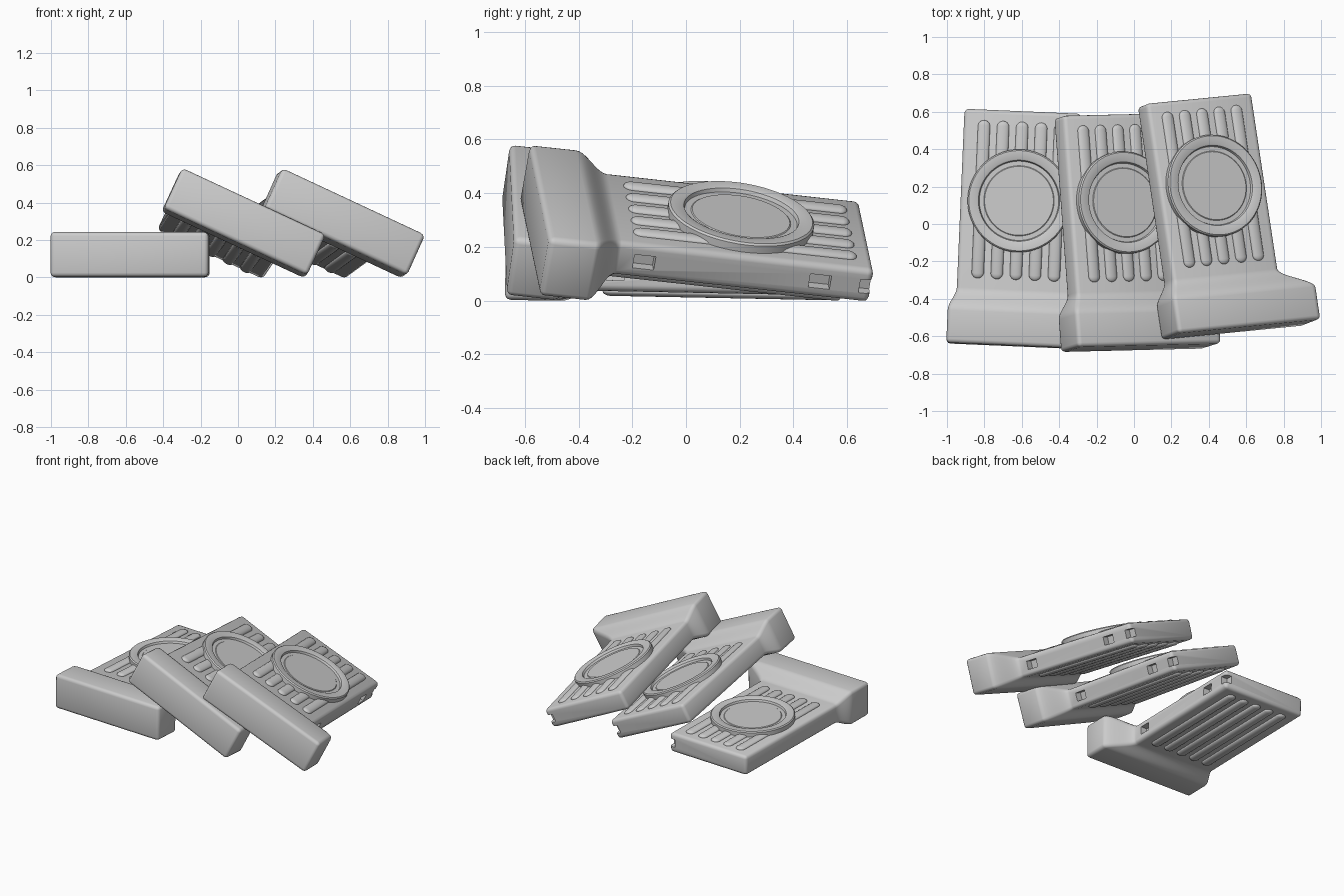
import bpy, bmesh, math
from mathutils import Matrix, Vector

if "Cube" in bpy.data.objects:
    bpy.data.objects.remove(bpy.data.objects["Cube"])

HALF, BOT, TOP = 0.312, 0.04, 0.177      # body half width, underside, top


def new_obj(name, bm):
    bmesh.ops.recalc_face_normals(bm, faces=bm.faces[:])
    me = bpy.data.meshes.new(name)
    bm.to_mesh(me)
    bm.free()
    ob = bpy.data.objects.new(name, me)
    bpy.context.collection.objects.link(ob)
    return ob


def smooth(me, angle):
    me.shade_smooth() if hasattr(me, "shade_smooth") else None
    me.set_sharp_from_angle(angle=math.radians(angle))


# Shell: rectangular sections lofted along the length, flaring into the grip head
def make_shell():
    bm = bmesh.new()
    steps = [(0.48, 0)] + [(-0.475 - 0.125 * i / 10, i / 10) for i in range(11)] + [(-0.775, 1)]
    prev = None
    for y, t in steps:
        s = t * t * (3 - 2 * t)
        l, r = -HALF - 0.044 * s, HALF + 0.178 * s
        b, h = BOT * (1 - s), TOP + 0.063 * s
        ring = [bm.verts.new(p) for p in ((l, y, b), (r, y, b), (r, y, h), (l, y, h))]
        if prev:
            for i in range(4):
                j = (i + 1) % 4
                bm.faces.new((prev[i], prev[j], ring[j], ring[i]))
        else:
            bm.faces.new(ring)
        prev = ring
    bm.faces.new(prev)
    shell = new_obj("cartridge_shell", bm)
    bev = shell.modifiers.new("round_edges", "BEVEL")
    bev.width, bev.segments = 0.022, 3
    bev.limit_method, bev.angle_limit = "ANGLE", math.radians(45)

    # Latch windows in one side and a notch at the rear corner
    bm = bmesh.new()
    for y in (-0.38, 0.285, 0.475):
        bmesh.ops.create_cube(bm, size=1, matrix=Matrix.Translation((HALF, y, 0.108))
                              @ Matrix.Diagonal((0.09, 0.08, 0.055, 1)))
    cutter = new_obj("latch_cutter", bm)
    cutter.hide_render = True
    cut = shell.modifiers.new("latches", "BOOLEAN")
    cut.object, cut.operation, cut.solver = cutter, "DIFFERENCE", "EXACT"
    bpy.context.view_layer.update()
    me = bpy.data.meshes.new_from_object(shell.evaluated_get(bpy.context.evaluated_depsgraph_get()))
    for ob in (shell, cutter):
        bpy.data.objects.remove(ob)
    smooth(me, 35)
    return me


# Round emblem: raised rim around a recessed disc
def make_ring(n=72):
    profile = [(0.275, 0.165), (0.275, 0.207), (0.268, 0.214), (0.224, 0.214),
               (0.217, 0.210), (0.212, 0.196), (0.188, 0.196), (0.184, 0.199)]
    bm = bmesh.new()
    loops = [[bm.verts.new((r * math.cos(2 * math.pi * k / n), r * math.sin(2 * math.pi * k / n), z))
              for k in range(n)] for r, z in profile]
    for a, b in zip(loops, loops[1:]):
        for k in range(n):
            j = (k + 1) % n
            bm.faces.new((a[k], a[j], b[j], b[k]))
    bm.faces.new(loops[-1])
    ob = new_obj("ring", bm)
    me = ob.data
    bpy.data.objects.remove(ob)
    smooth(me, 35)
    return me


# Grip ribs: five stretched half-buried capsules on top and on the underside
def make_ribs():
    bm = bmesh.new()
    for z, height in ((TOP, 0.016), (BOT, 0.018)):
        for i in range(-2, 3):
            made = bmesh.ops.create_uvsphere(bm, u_segments=20, v_segments=9, radius=1,
                                             matrix=Matrix.Rotation(math.pi / 2, 4, "X"))
            for v in made["verts"]:
                x, y, w = v.co
                v.co = (0.102 * i + 0.033 * x,
                        0.033 * y + math.copysign(0.39, y), z + height * w)
    ob = new_obj("ribs", bm)
    me = ob.data
    bpy.data.objects.remove(ob)
    smooth(me, 50)
    return me


parts = {"shell": make_shell(), "ring": make_ring(), "ribs": make_ribs()}

# Three cartridges fanned out: origin, length direction, width direction
layout = {
    "left": ((-0.615, 0.12), (0.043, 1, -0.02), (1, -0.043, 0)),
    "middle": ((-0.131, 0.089), (-0.075, 1, -0.11), (1, 0.024, -0.465)),
    "right": ((0.35, 0.173), (-0.15, 1, -0.11), (1, 0.1, -0.467)),
}
for side, (pos, along, across) in layout.items():
    v = Vector(along).normalized()
    u = Vector(across)
    u = (u - v * u.dot(v)).normalized()
    rot = Matrix((u, v, u.cross(v))).transposed().to_4x4()
    low = min((rot @ p.co).z for me in parts.values() for p in me.vertices
              if me is not parts["ring"])
    place = Matrix.Translation((pos[0], pos[1], -low)) @ rot
    for part, me in parts.items():
        ob = bpy.data.objects.new(f"{side}_cartridge_{part}", me)
        bpy.context.collection.objects.link(ob)
        ob.matrix_world = place
